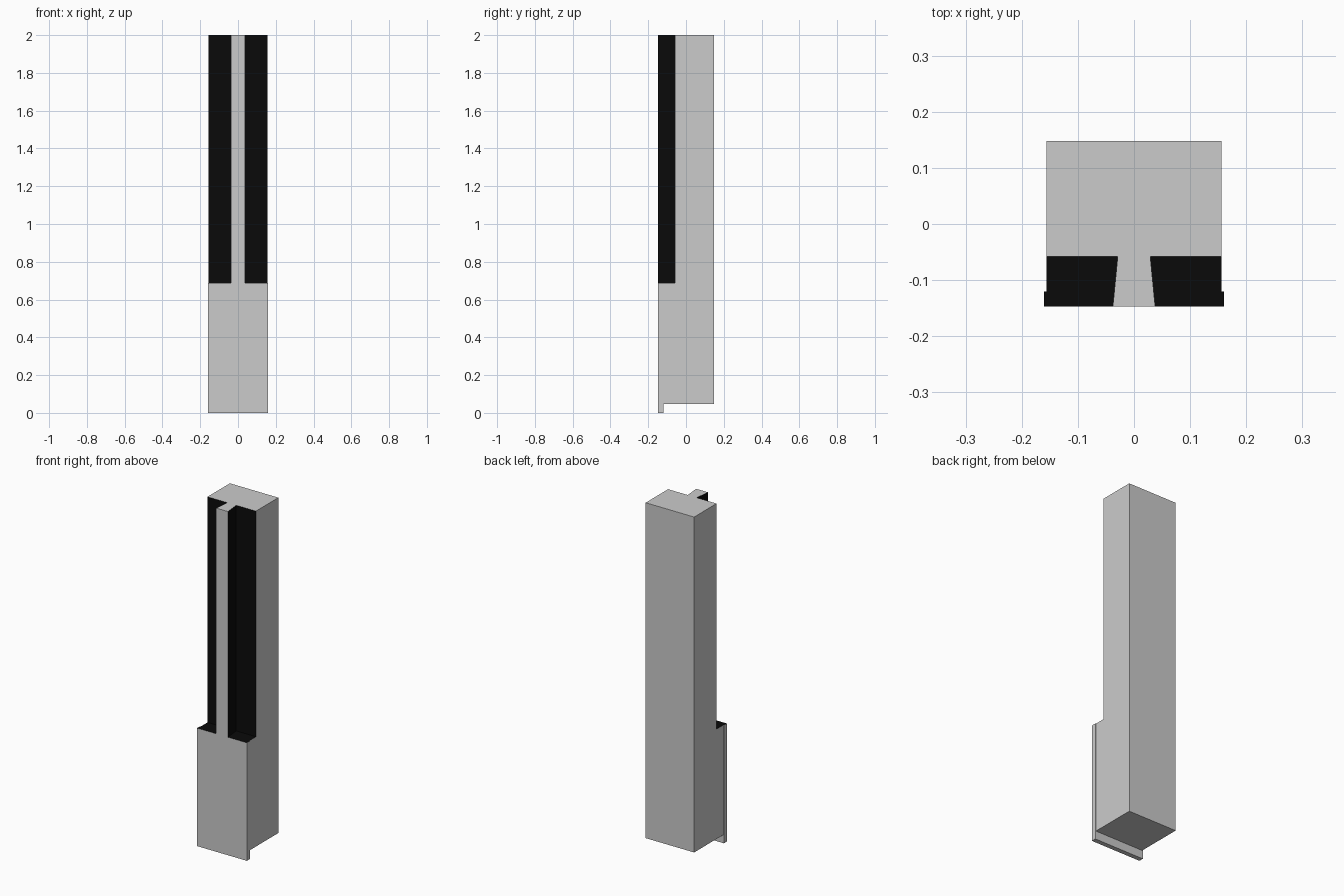
import bpy, bmesh

if "Cube" in bpy.data.objects:
    bpy.data.objects.remove(bpy.data.objects["Cube"])


def prism(name, outline, z0, z1):
    """Extrude a plan outline (x, y) from z0 to z1."""
    bm = bmesh.new()
    base = bm.faces.new([bm.verts.new((x, y, z0)) for x, y in outline])
    ext = bmesh.ops.extrude_face_region(bm, geom=[base], use_keep_orig=True)
    for v in ext["geom"]:
        if isinstance(v, bmesh.types.BMVert):
            v.co.z = z1
    bmesh.ops.recalc_face_normals(bm, faces=bm.faces)
    mesh = bpy.data.meshes.new(name)
    bm.to_mesh(mesh)
    bm.free()
    obj = bpy.data.objects.new(name, mesh)
    bpy.context.collection.objects.link(obj)
    return obj


FRONT, BACK, LIP, GROOVE = -0.147, 0.148, -0.12, -0.058

# Full post: square column with a slightly wider front plate
right = [(0.16, FRONT), (0.16, LIP), (0.156, LIP), (0.156, BACK)]
post = prism("post", right + [(-x, y) for x, y in reversed(right)], 0, 2)

# Cutters: the two tapered front grooves, and the raised underside behind the plate
groove = [(0.0428, -0.2), (0.3, -0.2), (0.3, GROOVE), (0.029, GROOVE)]
cutters = [
    prism("right_groove_cutter", groove, 0.687, 2.2),
    prism("left_groove_cutter", [(-x, y) for x, y in groove], 0.687, 2.2),
    prism("underside_cutter", [(-0.3, LIP), (0.3, LIP), (0.3, 0.3), (-0.3, 0.3)], -0.1, 0.048),
]
bpy.context.view_layer.objects.active = post
for cutter in cutters:
    cutter.hide_render = True
    mod = post.modifiers.new("cut", "BOOLEAN")
    mod.operation = "DIFFERENCE"
    mod.solver = "EXACT"
    mod.object = cutter
    bpy.ops.object.modifier_apply(modifier=mod.name)
for cutter in cutters:
    bpy.data.objects.remove(cutter)

# Grey body, black groove walls, rib sides and ledge
for name, c in (("grey", 0.8), ("black", 0.003)):
    mat = bpy.data.materials.new(name)
    mat.diffuse_color = (c, c, c, 1)
    mat.use_nodes = True
    mat.node_tree.nodes["Principled BSDF"].inputs["Base Color"].default_value = mat.diffuse_color
    post.data.materials.append(mat)
for f in post.data.polygons:
    c, n = f.center, f.normal
    wall = n.y < -0.9 and c.y > -0.1
    rib_side = abs(n.x) > 0.9 and abs(c.x) < 0.1
    ledge = n.z > 0.9 and c.z < 1
    f.material_index = 1 if wall or rib_side or ledge else 0
